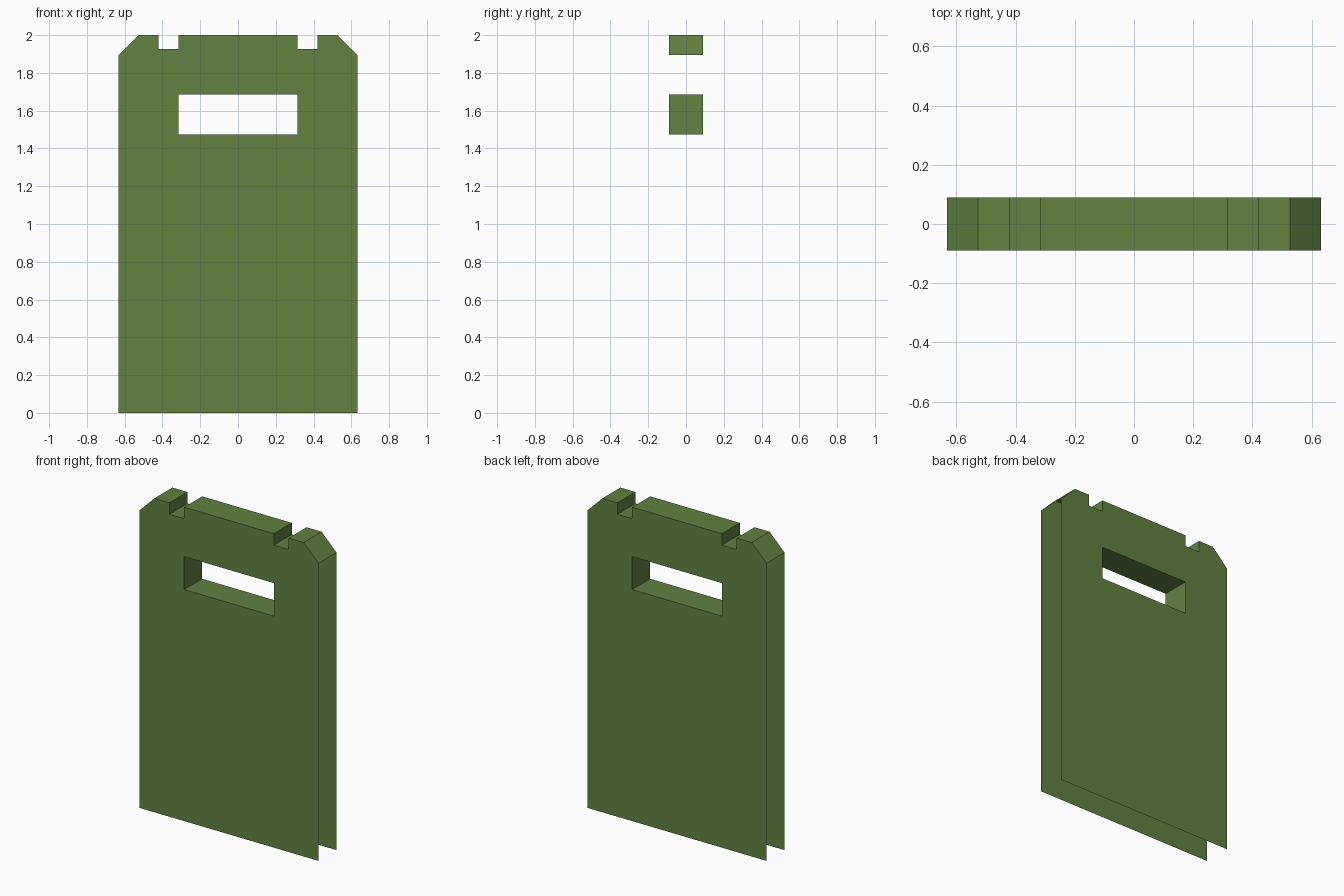
import bpy, bmesh

if "Cube" in bpy.data.objects:
    bpy.data.objects.remove(bpy.data.objects["Cube"])

# Flat green used for the whole plate
green = bpy.data.materials.new("olive green")
green.diffuse_color = (0.119, 0.223, 0.052, 1)
green.use_nodes = True
green.node_tree.nodes["Principled BSDF"].inputs["Base Color"].default_value = green.diffuse_color

HALF_THICK = 0.09

# Right half of the plate outline (x, z): side, chamfer, notch, top, then slot
profile = [(0, 0), (0.632, 0), (0.632, 1.895), (0.526, 2), (0.42, 2),
           (0.42, 1.927), (0.316, 1.927), (0.316, 2), (0, 2),
           (0, 1.685), (0.316, 1.685), (0.316, 1.475), (0, 1.475)]

bm = bmesh.new()
front = [bm.verts.new((x, -HALF_THICK, z)) for x, z in profile]
back = [bm.verts.new((x, HALF_THICK, z)) for x, z in profile]

# Front and back panels
bm.faces.new(front)
bm.faces.new(back[::-1])

# Walls along the top edge and inside the slot; the sides and bottom stay open
for i in [*range(2, 8), *range(9, 12)]:
    bm.faces.new((front[i + 1], front[i], back[i], back[i + 1]))

mesh = bpy.data.meshes.new("slotted_plate")
bm.to_mesh(mesh)
bm.free()
mesh.materials.append(green)

plate = bpy.data.objects.new("slotted_plate", mesh)
bpy.context.collection.objects.link(plate)

# Mirror to the left half
mirror = plate.modifiers.new("mirror", 'MIRROR')
mirror.use_axis[0] = True
mirror.use_clip = True
